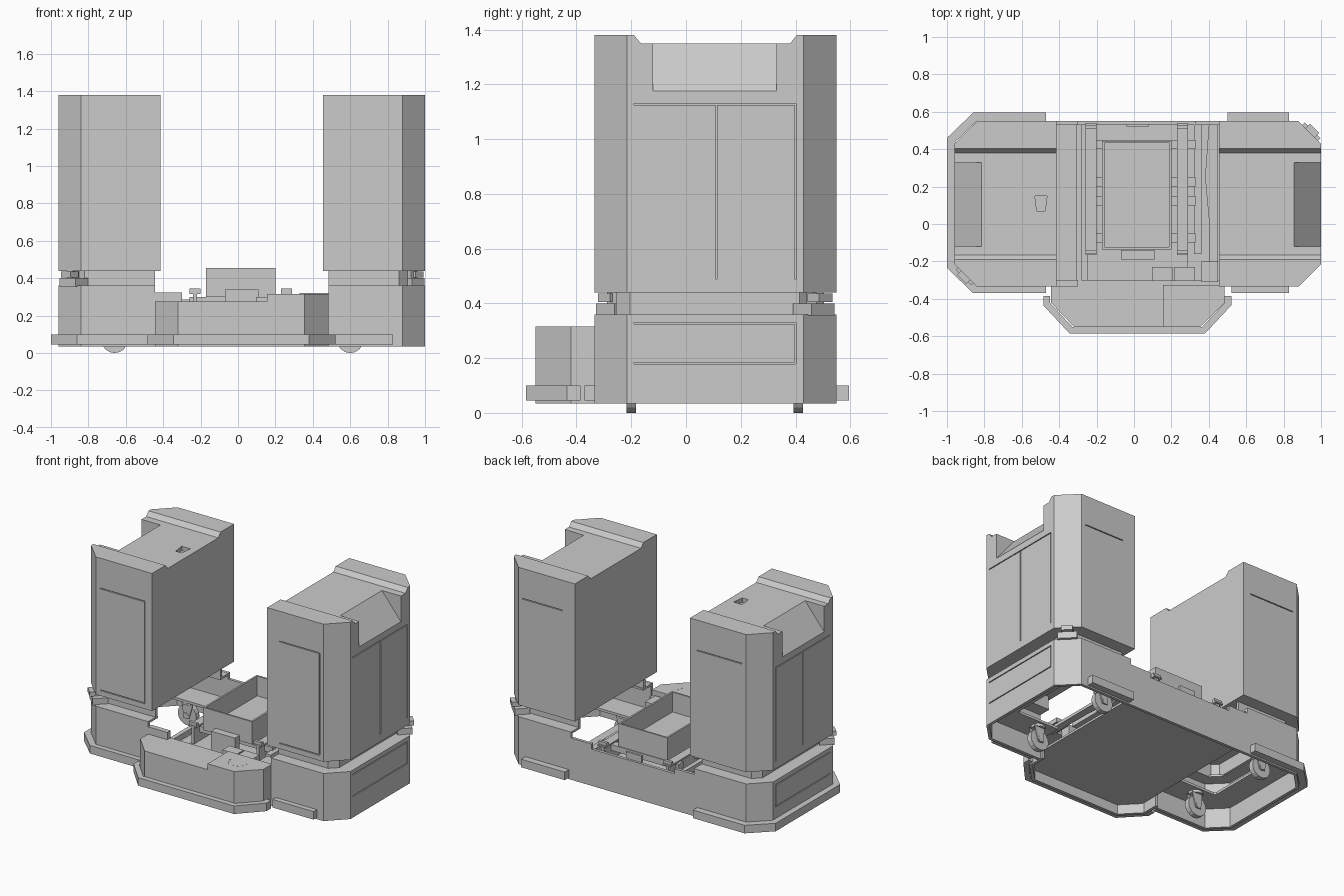
import bpy, bmesh, math
from mathutils import Vector, Matrix

if "Cube" in bpy.data.objects:
    bpy.data.objects.remove(bpy.data.objects["Cube"], do_unlink=True)

grey = bpy.data.materials.new("light_grey")
grey.use_nodes = True
grey.diffuse_color = (0.6, 0.6, 0.6, 1)
for node in grey.node_tree.nodes:
    if node.type == 'BSDF_PRINCIPLED':
        node.inputs["Base Color"].default_value = (0.6, 0.6, 0.6, 1)

CX = 0.02                      # symmetry plane of the two cabinets
FRONT, BACK = -0.335, 0.55     # cabinet depth
SIDES = (("left", 1), ("right", -1))


def finish(name, bm):
    bmesh.ops.recalc_face_normals(bm, faces=bm.faces)
    mesh = bpy.data.meshes.new(name)
    bm.to_mesh(mesh)
    bm.free()
    mesh.materials.append(grey)
    ob = bpy.data.objects.new(name, mesh)
    bpy.context.collection.objects.link(ob)
    return ob


def extrude(name, points, vector):
    bm = bmesh.new()
    face = bm.faces.new([bm.verts.new(p) for p in points])
    out = bmesh.ops.extrude_face_region(bm, geom=[face])
    moved = [v for v in out["geom"] if isinstance(v, bmesh.types.BMVert)]
    bmesh.ops.translate(bm, verts=moved, vec=vector)
    rim = [e for e in bm.edges if len(e.link_faces) == 1]
    if rim:
        bmesh.ops.holes_fill(bm, edges=rim)
    return finish(name, bm)


def prism(name, outline, z0, z1):
    return extrude(name, [(x, y, z0) for x, y in outline], (0, 0, z1 - z0))


def box(name, x0, x1, y0, y1, z0, z1):
    return prism(name, [(x0, y0), (x1, y0), (x1, y1), (x0, y1)], z0, z1)


def ribbon(name, path, t, z0, z1):
    """Upright wall along an open path, thickened to the left of travel."""
    pts = [Vector(p) for p in path]
    norms = []
    for a, b in zip(pts, pts[1:]):
        d = (b - a).normalized()
        norms.append(Vector((-d.y, d.x)))
    inner = []
    for i, p in enumerate(pts):
        n1, n2 = norms[max(i - 1, 0)], norms[min(i, len(norms) - 1)]
        inner.append(p + (n1 + n2) * (t / (1 + n1.dot(n2))))
    return prism(name, pts + inner[::-1], z0, z1)


def side_path(s, u0, u1, y0, y1, c):
    """Chamfered C outline of one side, always running anticlockwise."""
    path = [(u0, y0), (u1 - c, y0), (u1, y0 + c), (u1, y1 - c), (u1 - c, y1), (u0, y1)]
    path = [(CX + s * u, y) for u, y in path]
    return path if s > 0 else path[::-1]


def cut(ob, cutter):
    mod = ob.modifiers.new("cut", 'BOOLEAN')
    mod.operation, mod.solver, mod.object = 'DIFFERENCE', 'EXACT', cutter
    bpy.context.view_layer.objects.active = ob
    bpy.ops.object.modifier_apply(modifier=mod.name)
    bpy.data.objects.remove(cutter, do_unlink=True)


def cylinder(name, centre, r, depth, axis, sides=16):
    bm = bmesh.new()
    rot = Matrix.Rotation(math.pi / 2, 4, 'X') if axis == 'Y' else Matrix()
    bmesh.ops.create_cone(bm, cap_ends=True, segments=sides, radius1=r, radius2=r,
                          depth=depth, matrix=Matrix.Translation(centre) @ rot)
    return finish(name, bm)


# Cabinets, hollow base shells and necks
for side, s in SIDES:
    def X(u):
        return CX + s * u
    tower = prism(side + "_cabinet", side_path(s, 0.435, 0.98, FRONT, BACK, 0.12), 0.44, 1.38)
    groove = [(-0.19, 1.38), (-0.165, 1.35), (0.38, 1.35), (0.405, 1.38), (0.405, 1.5), (-0.19, 1.5)]
    cut(tower, extrude("groove_cutter", [(X(0.3), y, z) for y, z in groove], (s, 0, 0)))
    wedge = [(0.835, 1.352), (0.98, 1.175), (1.1, 1.175), (1.1, 1.5), (0.835, 1.5)]
    cut(tower, extrude("pocket_cutter", [(X(u), -0.12, z) for u, z in wedge], (0, 0.45, 0)))
    if s < 0:
        slot = [(-0.53, 0.15), (-0.465, 0.15), (-0.475, 0.07), (-0.52, 0.07)]
        cut(tower, prism("slot_cutter", slot, 1.32, 1.5))

    shell = ribbon(side + "_base_shell", side_path(s, 0.465, 0.98, FRONT, BACK, 0.12),
                   0.02, 0.035, 0.36)
    ribbon(side + "_base_ledge", side_path(s, 0.465, 0.975, FRONT + 0.005, BACK - 0.005, 0.12),
           0.1, 0.345, 0.359)
    ribbon(side + "_caster_shelf", side_path(s, 0.465, 0.97, FRONT + 0.01, BACK - 0.01, 0.12),
           0.18, 0.168, 0.185)
    ribbon(side + "_neck", side_path(s, 0.465, 0.89, -0.255, 0.465, 0.05), 0.02, 0.35, 0.445)

    # Door seams cut into the outer side, front and back
    w, d = 0.006, 0.008
    xo = sorted((X(0.98 - d), X(1.1)))
    for ob, z in ((tower, 1.125), (shell, 0.325), (shell, 0.178)):
        cut(ob, box("seam", *xo, -0.19, 0.4, z, z + w))
    for ob, y, z0, z1 in ((tower, 0.107, 0.49, 1.128), (tower, 0.397, 0.49, 1.129),
                          (shell, 0.397, 0.18, 0.329)):
        cut(ob, box("seam", *xo, y, y + w, z0, z1))
    a, b = sorted((X(0.53 if s > 0 else 0.49), X(0.83)))
    cut(tower, box("seam", a, b, BACK - d, BACK + 0.1, 1.17, 1.17 + w))
    for z in (1.17, 0.475):
        cut(tower, box("seam", a, b, FRONT - 0.1, FRONT + d, z, z + w))
    xe = b - 0.003
    cut(tower, box("seam", xe, xe + w, FRONT - 0.1, FRONT + d, 0.478, 1.174))

# Corner scanners on two opposite corners
for x, y, a in ((0.945, 0.49, 45), (-0.9, -0.275, 225)):
    turn = Matrix.Translation((x, y, 0)) @ Matrix.Rotation(math.radians(a), 4, 'Z')
    for part, lo, hi, half, z0, z1 in (("scanner_foot", -0.08, 0.015, 0.06, 0.355, 0.4),
                                       ("scanner_stem", -0.05, 0.0, 0.02, 0.39, 0.44),
                                       ("scanner_head", -0.03, 0.03, 0.035, 0.405, 0.436)):
        ob = box(part, lo, hi, -half, half, z0, z1)
        ob.data.transform(turn)

# Back wall joining the two base shells
box("back_wall", -0.45, 0.49, 0.53, BACK, 0.035, 0.285)
for x0, x1 in ((-0.45, -0.3), (0.33, 0.49)):
    box("back_wall_step", x0, x1, 0.53, BACK, 0.28, 0.32)

# Front console: open-bottomed shell with a deck and a raised control end
console = [(-0.445, -0.3), (-0.445, -0.42), (-0.32, -0.55), (0.355, -0.55),
           (0.485, -0.42), (0.485, -0.3)]
ribbon("console_wall", console, 0.02, 0.035, 0.27)
prism("console_deck", console, 0.255, 0.275)
prism("console_raised_end", [(0.155, -0.325), (0.155, -0.55), (0.355, -0.55),
                             (0.485, -0.42), (0.485, -0.325)], 0.27, 0.315)
box("console_corner_block", -0.445, -0.3, -0.335, -0.3, 0.27, 0.325)
for i in range(7):
    a = math.pi * (1 + i / 6)
    cylinder("control_dot", (0.295 + 0.06 * math.cos(a), -0.42 + 0.06 * math.sin(a), 0.314),
             0.005, 0.004, 'Z', 6)

# Bumpers
ribbon("front_bumper", [(-0.485, -0.385), (-0.485, -0.435), (-0.345, -0.585), (0.38, -0.585),
                        (0.52, -0.435), (0.52, -0.385)], 0.035, 0.045, 0.1)
ribbon("right_bumper", [(-0.47, 0.595), (-0.86, 0.595), (-1.0, 0.46), (-1.0, -0.235),
                        (-0.86, -0.37), (-0.47, -0.37)], 0.045, 0.045, 0.1)
box("left_back_bumper", 0.5, 0.83, 0.545, 0.595, 0.045, 0.1)
box("left_front_bumper", 0.52, 0.83, -0.37, -0.33, 0.045, 0.1)

# Recessed floor plate and chassis
floor = [(-0.42, 0.54), (-0.42, -0.42), (-0.31, -0.535), (0.345, -0.535), (0.465, -0.42), (0.465, 0.54)]
prism("floor_plate", floor, 0.1, 0.115)
box("chassis", -0.25, 0.29, -0.305, 0.535, 0.11, 0.2)

# Slide rails and cross bars under the tray
for x in (-0.23, 0.26):
    box("rail_web", x - 0.01, x + 0.01, -0.16, 0.53, 0.19, 0.32)
    box("rail_flange", x - 0.03, x + 0.03, -0.165, 0.54, 0.315, 0.325)
    for y in (-0.16, 0.51):
        box("rail_end_stop", x - 0.03, x + 0.03, y, y + 0.02, 0.32, 0.345)
for y in (-0.1, 0.1, 0.2, 0.4):
    box("cross_bar", -0.26, 0.33, y, y + 0.05, 0.26, 0.3)
box("outer_rail", 0.32, 0.36, -0.16, 0.53, 0.24, 0.28)
prism("cable_guard", [(0.4, -0.3), (0.45, -0.3), (0.45, 0.53), (0.4, 0.53), (0.38, 0.25),
                      (0.4, 0.03)], 0.23, 0.25)
box("left_side_strip", 0.36, 0.45, -0.31, -0.2, 0.26, 0.29)
box("right_side_strip", -0.31, -0.28, -0.3, 0.53, 0.23, 0.27)
box("rear_latch", -0.04, 0.08, 0.52, 0.535, 0.27, 0.33)
box("front_latch", -0.07, 0.11, -0.19, -0.14, 0.2, 0.34)
for x in (0.095, 0.215):
    box("connector_block", x, x + 0.11, -0.305, -0.23, 0.19, 0.3)

# Open tray
x0, x1, y0, y1, t = -0.17, 0.2, -0.135, 0.445, 0.012
box("tray_floor", x0, x1, y0, y1, 0.3, 0.32)
for x in (x0, x1 - t):
    box("tray_side", x, x + t, y0, y1, 0.31, 0.455)
for y in (y0, y1 - t):
    box("tray_end", x0 + t, x1 - t, y, y + t, 0.31, 0.455)

# Casters under the shelves
for x in (-0.66, 0.6):
    for y in (-0.2, 0.41):
        cylinder("caster_wheel", (x, y, 0.07), 0.07, 0.035, 'Y')
        cylinder("caster_hub", (x, y, 0.07), 0.02, 0.06, 'Y', 10)
        for d in (-0.028, 0.022):
            extrude("caster_fork", [(x - 0.02, y + d, 0.05), (x + 0.02, y + d, 0.05),
                                    (x + 0.05, y + d, 0.155), (x - 0.03, y + d, 0.155)],
                    (0, 0.006, 0))
        cylinder("caster_swivel", (x, y, 0.16), 0.045, 0.02, 'Z')
